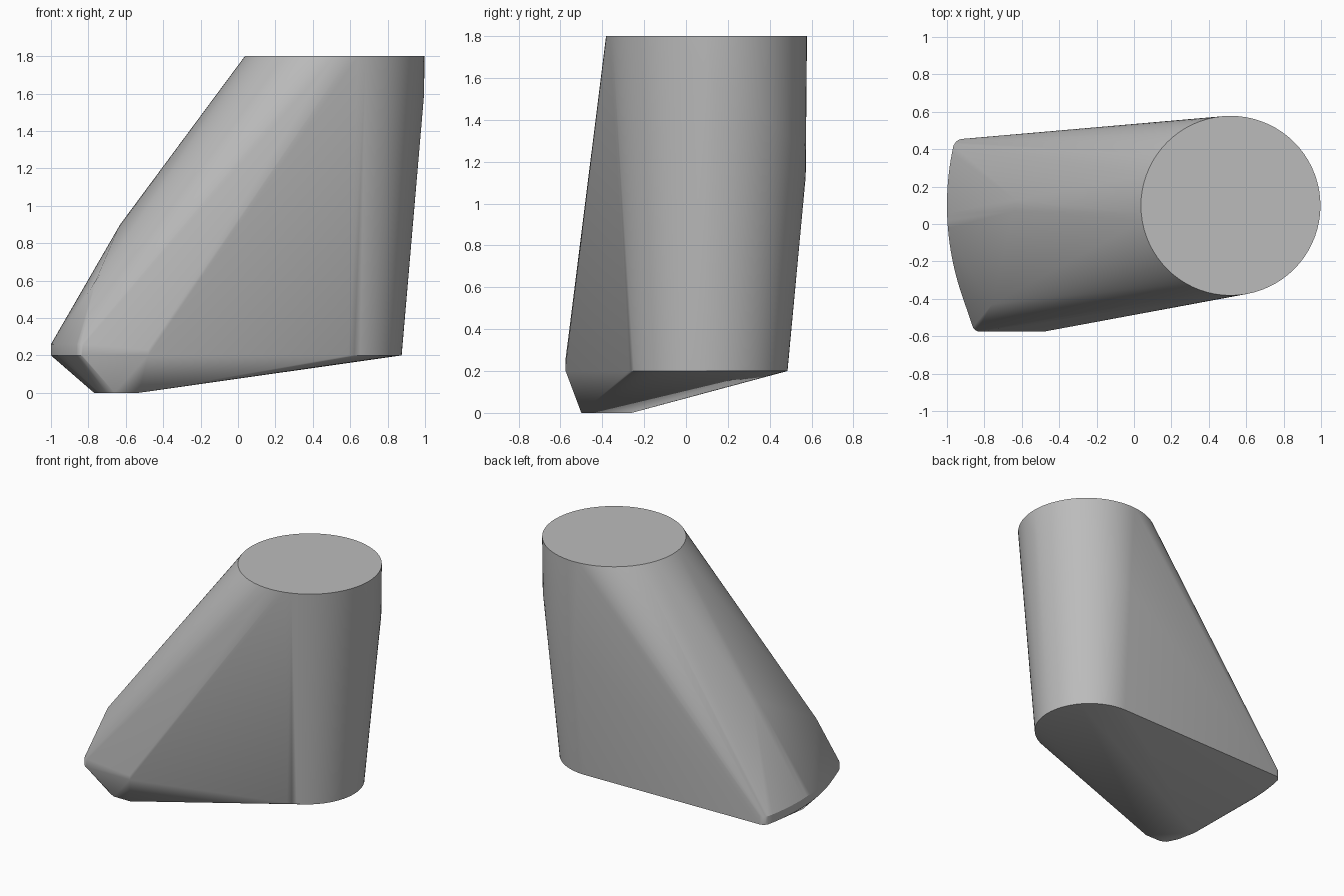
import bpy
import bmesh
from math import sin, cos, radians

cube = bpy.data.objects.get("Cube")
if cube:
    bpy.data.objects.remove(cube, do_unlink=True)

grey = bpy.data.materials.new("plain_grey")
grey.use_nodes = True
colour = (0.5, 0.5, 0.5, 1)
grey.diffuse_color = colour
grey.node_tree.nodes["Principled BSDF"].inputs["Base Color"].default_value = colour


def arc(cx, cy, radius, z, start, end, steps):
    """Points on a level arc, angles in degrees."""
    angles = [radians(start + (end - start) * i / steps) for i in range(steps + 1)]
    return [(cx + radius * cos(a), cy + radius * sin(a), z) for a in angles]


points = []

# Round top rim and the smaller round heel under it
points += arc(0.517, 0.098, 0.48, 1.8, 0, 355, 71)
points += arc(0.49, 0.1, 0.385, 0.2, -100, 100, 40)

# Bulge of the rear wall, dropping towards the back
for i in range(21):
    t = i / 20
    points += arc(0.515, 0.098, 0.48 - 0.006 * t, 1.6 - 0.47 * t, 90 * t, 90 * t, 1)

# Toe band, a wide arc around the same axis
for z in (0.2, 0.26):
    points += arc(0.48, 0.1, 1.48, z, 167.5, 205.2, 24)
    # Rounded toe corners
    points += arc(-0.915, 0.405, 0.05, z, 95, 165, 6)
    points += arc(-0.825, -0.535, 0.04, z, 205, 270, 6)

# Front side of the foot and the low pad it stands on
points += [(-0.48, -0.575, 0.2), (-0.48, -0.575, 0.23)]
points += [(-0.77, -0.26, 0), (-0.74, -0.4, 0), (-0.7, -0.48, 0),
           (-0.66, -0.5, 0), (-0.53, -0.5, 0)]

# Sloping ridge over the toe
points += [(-0.63, 0.13, 0.9), (-0.64, 0.07, 0.88), (-0.76, -0.43, 0.6)]

# Wrap the outlines in one convex shell
bm = bmesh.new()
for p in points:
    bm.verts.new(p)
bmesh.ops.remove_doubles(bm, verts=bm.verts, dist=0.002)
hull = bmesh.ops.convex_hull(bm, input=bm.verts)
spare = [v for v in bm.verts if not v.link_faces]
bmesh.ops.delete(bm, geom=spare, context="VERTS")
bmesh.ops.dissolve_limit(bm, angle_limit=radians(0.5), verts=bm.verts, edges=bm.edges)
bmesh.ops.recalc_face_normals(bm, faces=bm.faces)

mesh = bpy.data.meshes.new("slanted_body")
bm.to_mesh(mesh)
bm.free()
mesh.materials.append(grey)
body = bpy.data.objects.new("slanted_body", mesh)
bpy.context.collection.objects.link(body)

bpy.ops.object.select_all(action="DESELECT")
body.select_set(True)
bpy.context.view_layer.objects.active = body
bpy.ops.object.shade_smooth_by_angle(angle=radians(30))
